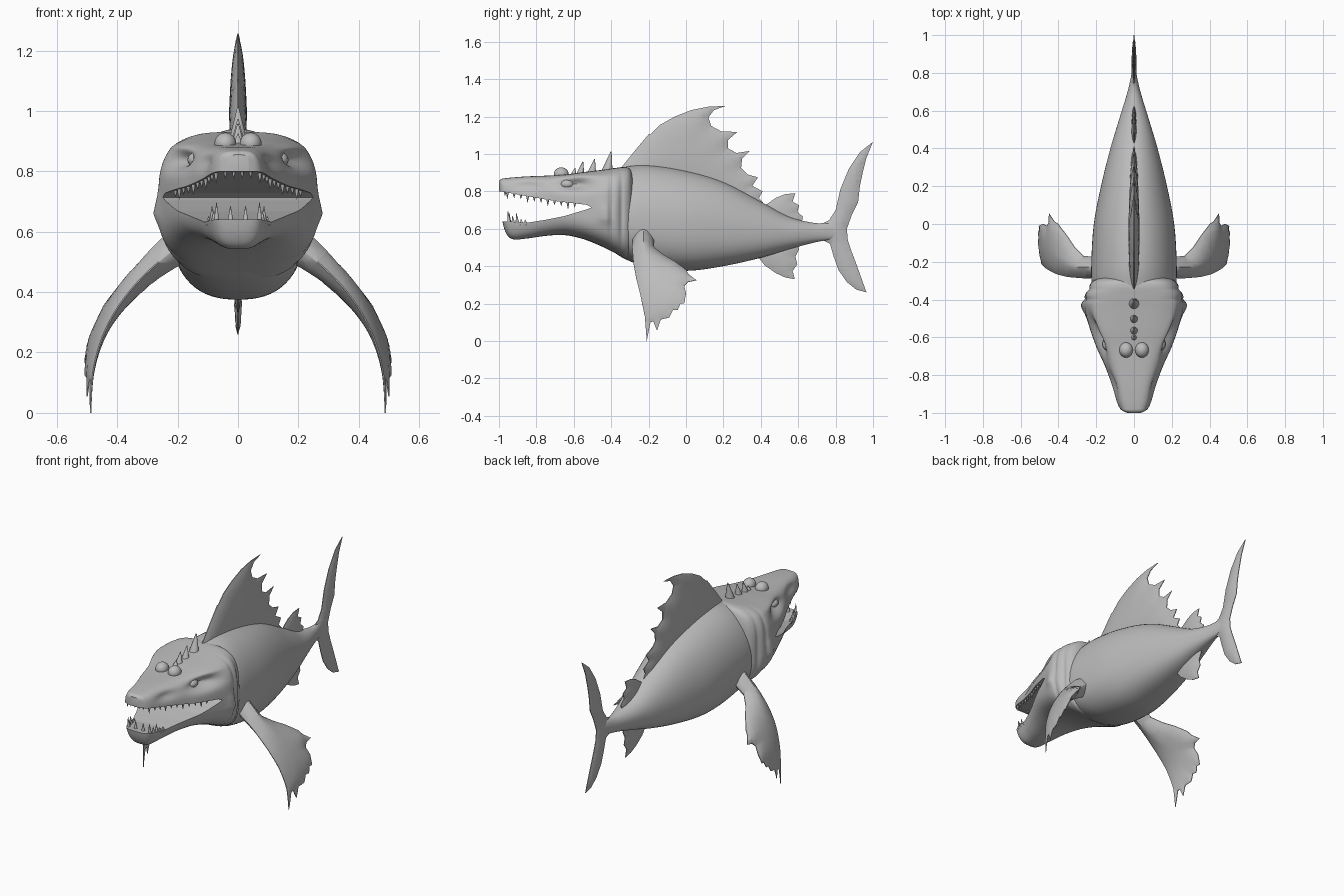
import bpy, bmesh, math
from mathutils import Vector, Matrix
from mathutils.geometry import intersect_point_line

cube = bpy.data.objects.get("Cube")
if cube:
    bpy.data.objects.remove(cube, do_unlink=True)

skin = bpy.data.materials.new("plain grey")
skin.use_nodes = True
GREY = (0.5, 0.5, 0.5, 1)
skin.diffuse_color = GREY
for node in skin.node_tree.nodes:
    if node.type == "BSDF_PRINCIPLED":
        node.inputs["Base Color"].default_value = GREY


def smooth(ob, angle=40):
    bpy.ops.object.select_all(action="DESELECT")
    ob.select_set(True)
    bpy.context.view_layer.objects.active = ob
    bpy.ops.object.shade_smooth_by_angle(angle=math.radians(angle))


def finish(name, bm):
    bmesh.ops.recalc_face_normals(bm, faces=bm.faces[:])
    mesh = bpy.data.meshes.new(name)
    bm.to_mesh(mesh)
    bm.free()
    mesh.materials.append(skin)
    ob = bpy.data.objects.new(name, mesh)
    bpy.context.collection.objects.link(ob)
    smooth(ob)
    return ob


def catmull(rows, n):
    out = []
    for i in range(len(rows) - 1):
        a, b, c, d = (rows[min(max(i + k, 0), len(rows) - 1)] for k in (-1, 0, 1, 2))
        for k in range(n):
            t = k / n
            out.append([0.5 * (2 * q + (r - p) * t + (2 * p - 5 * q + 4 * r - s) * t * t
                               + (3 * q - p - 3 * r + s) * t ** 3)
                        for p, q, r, s in zip(a, b, c, d)])
    return out + [list(rows[-1])]


def spow(v, p):
    return math.copysign(abs(v) ** p, v)


def loft(rows, power_top, power_low, seg=64, n=8):
    """Rows hold y, half width, top, widest height, bottom."""
    bm = bmesh.new()
    rings = []
    for y, w, top, mid, low in catmull(rows, n):
        ring = []
        for k in range(seg):
            a = math.tau * (k + 0.5) / seg
            c, s = math.cos(a), math.sin(a)
            p, h = (power_top, top - mid) if s > 0 else (power_low, mid - low)
            ring.append(bm.verts.new((w * spow(c, p), y, mid + h * spow(s, p))))
        rings.append(ring)
    for r, q in zip(rings, rings[1:]):
        for k in range(seg):
            bm.faces.new((r[k], r[k - 1], q[k - 1], q[k]))
    bm.faces.new(rings[0])
    bm.faces.new(rings[-1])
    return bm


def fin(name, outline, thick, soft=0.06, place=lambda y, z, t: (t, y, z), step=0.025):
    """Flat outline in y and z, swelling away from its edge."""
    bm = bmesh.new()
    pts = [Vector((0, y, z)) for y, z in outline]
    face = bm.faces.new([bm.verts.new(p) for p in pts])
    face.normal_update()
    bmesh.ops.triangulate(bm, faces=[face])
    for axis in (1, 2):
        no = Vector((0, axis == 1, axis == 2))
        lo, hi = min(p[axis] for p in pts), max(p[axis] for p in pts)
        for k in range(1, int((hi - lo) / step) + 1):
            bmesh.ops.bisect_plane(bm, geom=bm.verts[:] + bm.edges[:] + bm.faces[:],
                                   plane_co=no * (lo + k * step), plane_no=no)
    segs = list(zip(pts, pts[1:] + pts[:1]))

    def gap(p):
        best = 9
        for a, b in segs:
            q, f = intersect_point_line(p, a, b)
            q = a if f < 0 else b if f > 1 else q
            best = min(best, (p - q).length)
        return best

    faces, rim = bm.faces[:], [e for e in bm.edges if e.is_boundary]
    back = {}
    for v in bm.verts[:]:
        y, z = v.co.y, v.co.z
        t = 0.002 + thick(y, z) * (1 - math.exp(-gap(v.co) / soft))
        back[v] = bm.verts.new(place(y, z, -t))
        v.co = place(y, z, t)
    for f in faces:
        bm.faces.new([back[v] for v in reversed(f.verts)])
    for e in rim:
        a, b = e.verts
        bm.faces.new((a, b, back[b], back[a]))
    return finish(name, bm)


def spikes(name, items, sides=10):
    bm = bmesh.new()
    for base, aim, length, radius in items:
        aim = Vector(aim).normalized()
        m = Matrix.Translation(Vector(base) + aim * length / 2) @ aim.to_track_quat("Z", "Y").to_matrix().to_4x4()
        bmesh.ops.create_cone(bm, cap_ends=True, segments=sides, radius1=radius,
                              radius2=radius * 0.08, depth=length, matrix=m)
    return finish(name, bm)


def balls(name, items):
    bm = bmesh.new()
    for center, size in items:
        m = Matrix.Translation(center) @ Matrix.Diagonal((*size, 1))
        bmesh.ops.create_uvsphere(bm, u_segments=24, v_segments=16, radius=1, matrix=m)
    return finish(name, bm)


# Body
body = [(-.42, .19, .9, .65, .5), (-.33, .222, .93, .64, .44), (-.2, .226, .94, .63, .395),
        (0, .213, .91, .61, .375), (.2, .175, .85, .59, .4), (.4, .125, .745, .58, .445),
        (.55, .08, .665, .58, .49), (.68, .04, .632, .582, .525), (.76, .02, .63, .585, .54),
        (.83, .008, .62, .585, .55)]
finish("body", loft(body, 1, 0.82))

# Head, with eye hollows, brows, cheeks and gill folds pushed into its sides
TOP, LOW = 0.54, 0.66
head_rows = [(-1, .035, .855, .825, .795), (-.988, .062, .866, .8, .68), (-.968, .08, .87, .75, .59),
             (-.93, .095, .874, .74, .545), (-.85, .118, .88, .73, .548), (-.75, .155, .884, .72, .562),
             (-.65, .2, .89, .71, .566), (-.55, .235, .903, .69, .545), (-.45, .262, .915, .68, .505),
             (-.38, .258, .925, .68, .47), (-.33, .238, .93, .67, .445), (-.3, .215, .92, .66, .45),
             (-.28, .17, .88, .65, .5)]
bm = loft(head_rows, TOP, LOW, seg=96)
dents = [(-.6, .835, .09, .028, -.05), (-.56, .885, .12, .016, .016), (-.43, .67, .04, .04, .018),
         (-.4, .7, .012, .2, -.01), (-.345, .68, .012, .2, -.01), (-.84, .83, .07, .025, -.015)]
for v in bm.verts:
    if abs(v.co.x) > 0.05:
        v.co.x += math.copysign(1, v.co.x) * sum(
            g * math.exp(-((v.co.y - y) / ry) ** 2 - ((v.co.z - z) / rz) ** 2)
            for y, z, ry, rz, g in dents)
head = finish("head", bm)

# Open mouth cut from the head
lip_up = [(-1.05, .8), (-.99, .8), (-.87, .778), (-.7, .748), (-.53, .728), (-.505, .714)]
lip_low = [(-1.05, .64), (-.96, .64), (-.85, .632), (-.75, .648), (-.65, .668), (-.53, .704)]
bm = bmesh.new()
face = bm.faces.new([bm.verts.new((-.4, y, z)) for y, z in lip_up + lip_low[::-1]])
grown = bmesh.ops.extrude_face_region(bm, geom=[face])["geom"]
bmesh.ops.translate(bm, vec=(.8, 0, 0), verts=[g for g in grown if isinstance(g, bmesh.types.BMVert)])
cutter = finish("mouth_cutter", bm)
cutter.hide_render = True
mod = head.modifiers.new("cut", "BOOLEAN")
mod.operation, mod.solver, mod.object = "DIFFERENCE", "EXACT", cutter
bpy.context.view_layer.objects.active = head
bpy.ops.object.modifier_apply(modifier=mod.name)
bpy.data.objects.remove(cutter, do_unlink=True)
smooth(head, 35)


# Teeth along both lips
def along(rows, y):
    for a, b in zip(rows, rows[1:]):
        if a[0] <= y <= b[0]:
            f = (y - a[0]) / (b[0] - a[0])
            return [p + (q - p) * f for p, q in zip(a, b)]


def lip(y, line):
    _, w, top, mid, low = along(head_rows, y)
    z = along(line, y)[1]
    p, h = (TOP, top - mid) if z > mid else (LOW, mid - low)
    return w * max(0, 1 - (abs(z - mid) / h) ** (2 / p)) ** (p / 2) - 0.012, z


upper, lower = [], []
for s in (-1, 1):
    for k in range(11):
        y = -.955 + k * .036
        x, z = lip(y, lip_up)
        upper.append(((s * x, y, z + .008), (0, 0, -1), .03 if k % 3 else .042, .009))
    for x in (.014, .042):
        upper.append(((s * x, -.968, .805), (0, 0, -1), .03, .008))
    for k, size in enumerate((.07, .045, .06, .03, .03)):
        y = -.945 + k * .022
        x, z = lip(y, lip_low)
        lower.append(((s * x, y, z - .012), (0, -.1, 1), size, .011))
    lower.append(((s * .025, -.945, .63), (0, 0, 1), .055, .011))
spikes("upper_teeth", upper)
spikes("lower_teeth", lower)

# Eyes, forehead bumps and head crest
balls("eyes", [((s * .137, -.635, .838), (.03, .036, .026)) for s in (-1, 1)])
balls("forehead_bumps", [((s * .042, -.667, .892), (.036, .04, .036)) for s in (-1, 1)])
spikes("crest_spikes", [((0, y, .89), (0, .2, 1), h, r) for y, h, r in
                        ((-.6, .035, .016), (-.565, .07, .022), (-.505, .085, .025), (-.425, .125, .034))])

# Middle fins
fin("dorsal_fin",
    [(-.36, .91), (-.28, 1.01), (-.2, 1.105), (-.19, 1.105), (-.14, 1.155), (-.06, 1.2), (.03, 1.235), (.12, 1.253),
     (.215, 1.257), (.15, 1.235), (.12, 1.195), (.135, 1.15), (.19, 1.12), (.275, 1.118), (.225, 1.075),
     (.225, 1.03), (.27, 1.005), (.34, 1.016), (.3, .975), (.295, .925), (.33, .89), (.385, .875),
     (.355, .83), (.41, .8), (.39, .765), (.43, .72), (.4, .66), (.2, .75), (0, .8), (-.3, .83)],
    lambda y, z: .028 - .03 * max(0, z - 1) - .025 * max(0, y), .05)
fin("rear_dorsal_fin",
    [(.4, .72), (.43, .73), (.48, .765), (.53, .785), (.585, .79), (.57, .745), (.605, .725), (.595, .69),
     (.625, .665), (.61, .59), (.42, .62)], lambda y, z: .014, .04)
fin("anal_fin",
    [(.37, .47), (.42, .405), (.48, .363), (.53, .34), (.582, .33), (.57, .375), (.595, .41), (.585, .45),
     (.605, .49), (.59, .54), (.42, .54)], lambda y, z: .014, .04)
fin("tail_fin",
    [(.71, .62), (.765, .645), (.8, .7), (.825, .81), (.87, .92), (.93, 1.01), (1, 1.065), (.965, .98),
     (.945, .9), (.93, .83), (.92, .74), (.885, .67), (.86, .6), (.865, .54), (.885, .48), (.915, .4),
     (.965, .26), (.91, .275), (.86, .315), (.815, .38), (.79, .45), (.77, .52), (.71, .55)],
    lambda y, z: .014, .03)


# Side fins, arching out and down from the shoulders
def arched(side):
    def place(y, z, t):
        f = max(z, 0) / .55
        x = .49 - .29 * f ** 2.7 + .25 * (y + .2) * (1 - z / .6)
        out = Vector((1, 0, 1.42 * f ** 1.7)).normalized() * t
        return side * (x + out.x), y, z + out.z
    return place


paddle = [(-.285, .6), (-.288, .5), (-.28, .41), (-.265, .33), (-.245, .25), (-.22, .13), (-.21, 0),
          (-.19, .1), (-.175, .105), (-.155, .055), (-.135, .115), (-.09, .125), (-.07, .165), (-.045, .165),
          (-.03, .2), (-.01, .2), (0, .255), (-.01, .295), (.01, .315), (.055, .325), (.015, .355),
          (0, .38), (-.06, .425), (-.12, .46), (-.17, .5), (-.175, .6)]
for side, label in ((1, "left"), (-1, "right")):
    fin(label + "_side_fin", paddle, lambda y, z: .014 + .06 * (z / .55) ** 3, .04, arched(side), .02)
